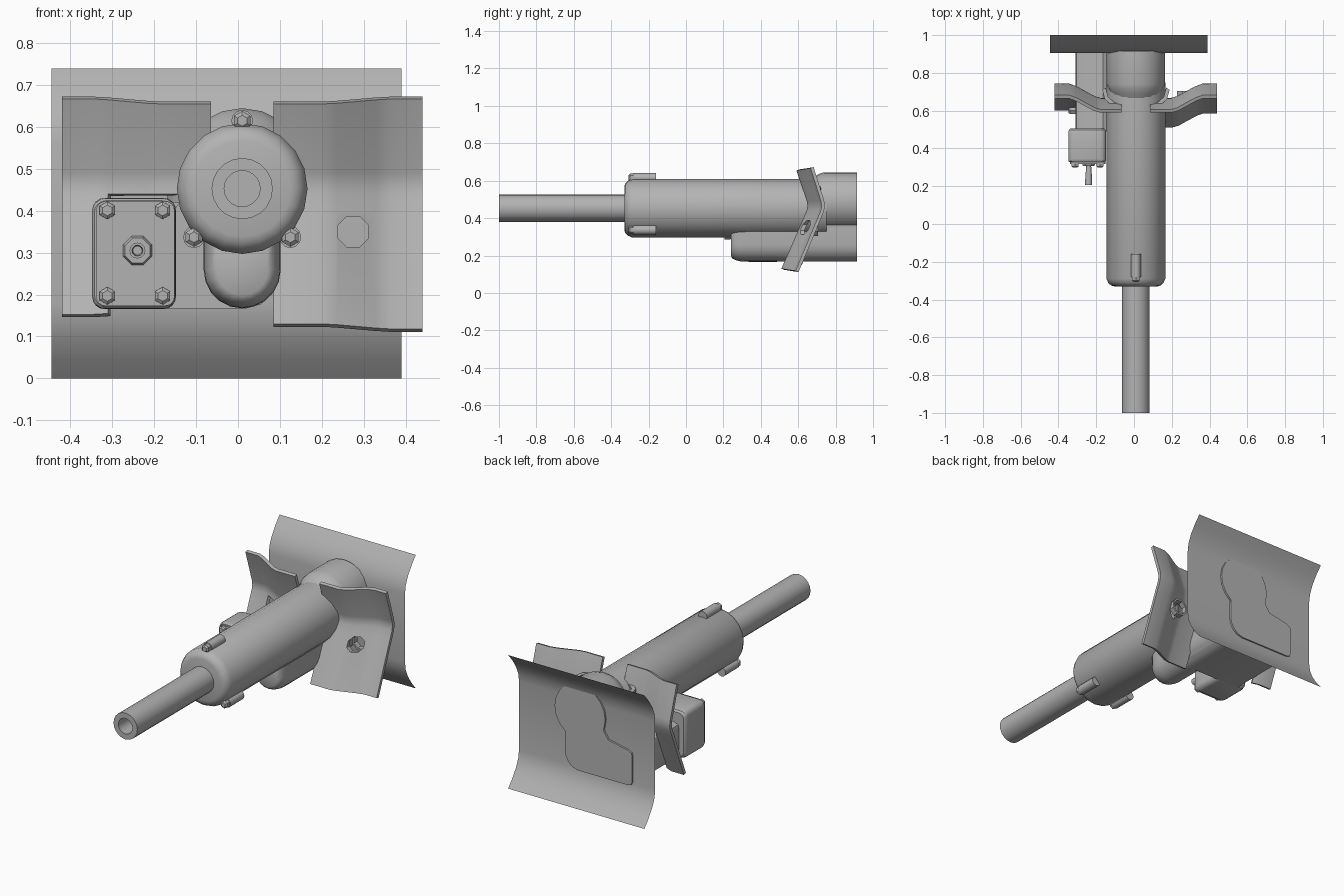
import bpy, bmesh, math
from mathutils import Vector

if "Cube" in bpy.data.objects:
    bpy.data.objects.remove(bpy.data.objects["Cube"])

grey = bpy.data.materials.new("steel_grey")
grey.diffuse_color = (0.45, 0.45, 0.45, 1)
grey.use_nodes = True
grey.node_tree.nodes["Principled BSDF"].inputs["Base Color"].default_value = grey.diffuse_color
CX, CZ = 0.01, 0.453          # barrel axis


def finish(name, bm, angle=35, recalc=True):
    """Turn a bmesh into a shaded, coloured object."""
    if recalc:
        bmesh.ops.recalc_face_normals(bm, faces=bm.faces)
    me = bpy.data.meshes.new(name)
    bm.to_mesh(me)
    bm.free()
    ob = bpy.data.objects.new(name, me)
    bpy.context.collection.objects.link(ob)
    me.materials.append(grey)
    me.shade_smooth()
    me.set_sharp_from_angle(angle=math.radians(angle))
    return ob


def loft(name, outline, centre, rings, axis='Y', angle=35, caps=(True, True)):
    """Sweep an outline along an axis; rings are (position, scale)."""
    bm = bmesh.new()
    loops = []
    for p, s in rings:
        loop = []
        for a, b in outline:
            u, v = centre[0] + a * s, centre[1] + b * s
            loop.append(bm.verts.new((u, p, v) if axis == 'Y' else (p, u, v)))
        loops.append(loop)
    n = len(outline)
    for l0, l1 in zip(loops, loops[1:]):
        for i in range(n):
            j = (i + 1) % n
            bm.faces.new((l0[i], l0[j], l1[j], l1[i]))
    if caps[0]:
        bm.faces.new(loops[0])
    if caps[1]:
        bm.faces.new(loops[-1])
    return finish(name, bm, angle)


def circle(n, turn=0.0):
    return [(math.cos(2 * math.pi * i / n + turn), math.sin(2 * math.pi * i / n + turn)) for i in range(n)]


def rounded_rect(w, h, r, n=4):
    pts = []
    for k, (sx, sz) in enumerate(((1, 1), (-1, 1), (-1, -1), (1, -1))):
        for i in range(n + 1):
            a = math.pi / 2 * (k + i / n)
            pts.append((sx * (w / 2 - r) + r * math.cos(a), sz * (h / 2 - r) + r * math.sin(a)))
    return pts


ROUND, HEX = circle(20, math.pi / 2), circle(6, math.pi / 2)

# Main sleeve with rounded front shoulder
loft("barrel_sleeve", ROUND, (CX, CZ),
     [(-0.33, 0.115), (-0.325, 0.132), (-0.312, 0.146), (-0.29, 0.156), (0.75, 0.156)])

# Hollow barrel tube
loft("barrel_tube", ROUND, (CX, CZ),
     [(-0.30, 0.073), (-1.0, 0.073), (-1.0, 0.043), (-0.85, 0.043)])

# Rear hood with domed front
loft("rear_hood", ROUND, (CX, 0.49),
     [(0.66, 0.115), (0.69, 0.135), (0.715, 0.148), (0.74, 0.155), (0.915, 0.155)])

# Rounded trough under the sleeve
trough = [(0.092 * math.cos(a), 0.092 * math.sin(a))
          for a in [math.pi + math.pi * i / 10 for i in range(11)]]
trough += [(0.092, 0.09), (-0.092, 0.09)]
loft("lower_trough", trough, (CX, 0.259),
     [(0.24, 0.66), (0.247, 0.8), (0.265, 0.91), (0.29, 0.98), (0.32, 1), (0.915, 1)])

# Rear body joining the trough and the side box
body = [(0.10, 0.25), (0.08, 0.2), (0.055, 0.177), (0.02, 0.167), (-0.285, 0.167),
        (-0.303, 0.173), (-0.31, 0.19), (-0.31, 0.335), (-0.305, 0.35), (-0.285, 0.36),
        (-0.165, 0.385), (-0.14, 0.42), (-0.12, 0.47), (0.10, 0.42)]
loft("rear_body", body, (0, 0), [(0.49, 1), (0.915, 1)])

# Side box with bevelled edges and front cover
loft("side_box", rounded_rect(0.20, 0.266, 0.03), (-0.248, 0.298),
     [(0.328, 0.95), (0.333, 0.985), (0.345, 1), (0.48, 1), (0.497, 0.97), (0.505, 0.9)])
loft("box_cover", rounded_rect(0.187, 0.25, 0.022), (-0.245, 0.298), [(0.318, 1), (0.33, 1)])
for x in (-0.312, -0.18):
    for z in (0.197, 0.401):
        loft("cover_bolt", HEX, (x, z), [(0.298, 0.013), (0.304, 0.021), (0.322, 0.021)])

# Centre pin on the cover
loft("pin_collar", circle(8, math.pi / 8), (-0.24, 0.305), [(0.306, 0.032), (0.32, 0.038)])
loft("cover_pin", circle(12), (-0.24, 0.305),
     [(0.23, 0.011), (0.206, 0.013), (0.206, 0.019), (0.24, 0.018), (0.31, 0.013)])

# Small bolts on the left flank
for z in (0.25, 0.315):
    loft("flank_bolt", HEX, (0.6, z), [(-0.348, 0.01), (-0.34, 0.02), (-0.305, 0.02)], axis='X')

# Three lugs with hex heads around the sleeve front
for x, z in ((CX, 0.615), (CX - 0.115, 0.337), (CX + 0.115, 0.337)):
    loft("lug", circle(12), (x, z), [(-0.28, 0.026), (-0.16, 0.026)])
    loft("lug_bolt", HEX, (x, z), [(-0.308, 0.013), (-0.3, 0.023), (-0.278, 0.023)])

# Bent shields: y offset by width and by height
XS = [(0.085, 0), (0.2, 0), (0.235, 0.01), (0.33, 0.062), (0.365, 0.075), (0.44, 0.075)]
ZS = [(0.13, -0.14), (0.40, -0.022), (0.44, -0.005), (0.465, 0), (0.49, -0.004), (0.655, -0.06)]


def shield(name, left):
    bm = bmesh.new()
    zs = ([(0.165, -0.124)] if left else [ZS[0]]) + ZS[1:]
    grid = []
    for x, f in XS:
        col = []
        for k, (z, g) in enumerate(zs):
            flare = {0: -1, len(zs) - 1: 1}.get(k, 0) * f * 0.16
            col.append(bm.verts.new((2 * CX - x if left else x, 0.65 + f + g, z + flare)))
        grid.append(col)
    for i in range(len(XS) - 1):
        for k in range(len(zs) - 1):
            if left and i < 3 and k < 2:      # notch around the side box
                continue
            q = [grid[i][k], grid[i + 1][k], grid[i + 1][k + 1], grid[i][k + 1]]
            bm.faces.new(q[::-1] if left else q)
    bmesh.ops.delete(bm, geom=[v for v in bm.verts if not v.link_faces], context='VERTS')
    ob = finish(name, bm, recalc=False)
    mod = ob.modifiers.new("thickness", 'SOLIDIFY')
    mod.thickness, mod.offset = 0.018, -1
    return ob


def apply_modifiers(ob):
    dg = bpy.context.evaluated_depsgraph_get()
    me = bpy.data.meshes.new_from_object(ob.evaluated_get(dg))
    ob.modifiers.clear()
    ob.data = me
    me.shade_smooth()
    me.set_sharp_from_angle(angle=math.radians(35))


right = shield("right_shield", False)
left = shield("left_shield", True)
OCT = circle(8, math.pi / 8)
cutter = loft("hole_cutter", OCT, (0.275, 0.35), [(0.5, 0.04), (0.9, 0.04)])
cutter.hide_render = True
cut = right.modifiers.new("hole", 'BOOLEAN')
cut.operation, cut.object, cut.solver = 'DIFFERENCE', cutter, 'EXACT'
for ob in (right, left):
    apply_modifiers(ob)
bpy.data.objects.remove(cutter)

# Hollow boss behind the shield hole
loft("hole_boss", OCT, (0.275, 0.35),
     [(0.675, 0.04), (0.675, 0.05), (0.705, 0.05), (0.705, 0.04), (0.675, 0.04)], caps=(False, False))

# Curved flanges tying the shields to the sleeve
for s in (-1, 1):
    path = [(0.07, 0.615), (0.13, 0.63), (0.165, 0.66), (0.178, 0.71)]
    inner = [(x - 0.018, y + 0.012) for x, y in reversed(path)]
    bm = bmesh.new()
    f = bm.faces.new([bm.verts.new((CX + s * x, y, 0.42)) for x, y in path + inner])
    ext = bmesh.ops.extrude_face_region(bm, geom=[f])["geom"]
    bmesh.ops.translate(bm, verts=[v for v in ext if isinstance(v, bmesh.types.BMVert)],
                        vec=Vector((0, 0, 0.15)))
    finish("flange", bm)

# Thin back sheet curling rearward at top and bottom
half = [(1.0, 0), (0.962, 0.045), (0.932, 0.09), (0.912, 0.135), (0.905, 0.18)]
prof = half + [(y, 0.74 - z) for y, z in reversed(half)]
bm = bmesh.new()
rows = [[bm.verts.new((x, y, z)) for x in (-0.445, 0.39)] for y, z in prof]
for a, b in zip(rows, rows[1:]):
    bm.faces.new((a[0], a[1], b[1], b[0]))
finish("back_sheet", bm, recalc=False)
